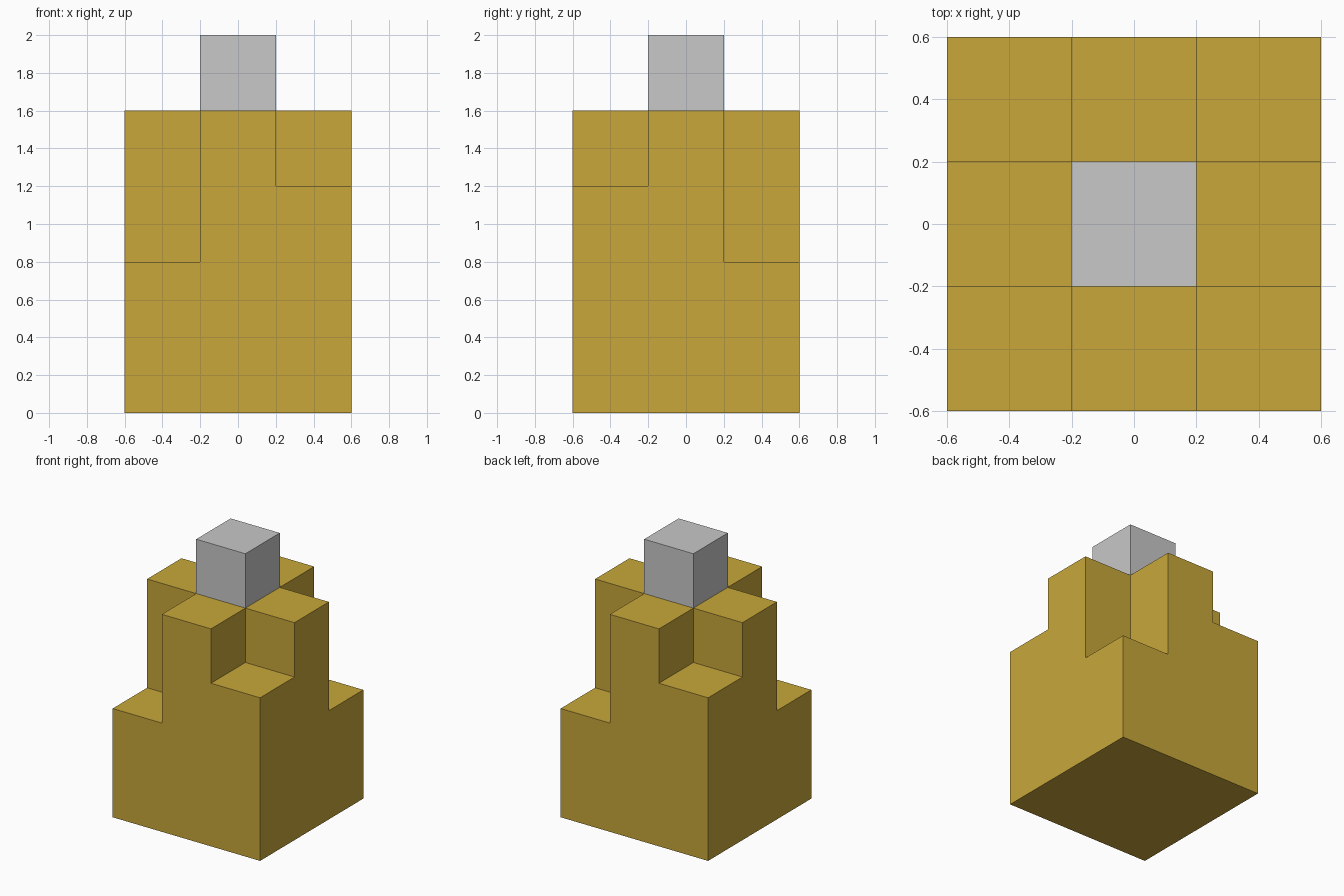
import bpy, bmesh
from mathutils import Vector

if "Cube" in bpy.data.objects:
    bpy.data.objects.remove(bpy.data.objects["Cube"])

CELL = 0.4
# Column heights in cells, rows from front (-y) to back (+y)
HEIGHTS = [[2, 4, 3],
           [4, 4, 4],
           [3, 4, 2]]


def material(name, rgb):
    m = bpy.data.materials.new(name)
    m.diffuse_color = (*rgb, 1)
    m.use_nodes = True
    m.node_tree.nodes["Principled BSDF"].inputs["Base Color"].default_value = m.diffuse_color
    return m


def filled(x, y, z):
    return 0 <= x < 3 and 0 <= y < 3 and 0 <= z < HEIGHTS[y][x]


def add_object(name, bm, mat):
    # Weld the cell faces and merge coplanar ones into clean flat faces
    bmesh.ops.remove_doubles(bm, verts=bm.verts, dist=1e-4)
    bmesh.ops.dissolve_limit(bm, angle_limit=0.01, verts=bm.verts, edges=bm.edges)
    bmesh.ops.recalc_face_normals(bm, faces=bm.faces)
    mesh = bpy.data.meshes.new(name)
    bm.to_mesh(mesh)
    bm.free()
    mesh.materials.append(mat)
    obj = bpy.data.objects.new(name, mesh)
    bpy.context.collection.objects.link(obj)
    return obj


# Stepped body: only the outer skin of the stacked cells
bm = bmesh.new()
for z in range(4):
    for y in range(3):
        for x in range(3):
            if not filled(x, y, z):
                continue
            c = Vector((x - 1, y - 1, z + 0.5)) * CELL
            for axis in range(3):
                for s in (-1, 1):
                    n = Vector((0, 0, 0))
                    n[axis] = s
                    if filled(x + int(n.x), y + int(n.y), z + int(n.z)):
                        continue
                    u = Vector((0, 0, 0))
                    u[(axis + 1) % 3] = 1
                    v = n.cross(u)
                    h = CELL / 2
                    bm.faces.new([bm.verts.new(c + (n + a * u + b * v) * h)
                                  for a, b in ((-1, -1), (1, -1), (1, 1), (-1, 1))])
add_object("stepped_body", bm, material("gold", (0.578, 0.386, 0.0423)))

# Cube on top
bm = bmesh.new()
bmesh.ops.create_cube(bm, size=CELL)
bmesh.ops.translate(bm, verts=bm.verts, vec=(0, 0, 4.5 * CELL))
add_object("top_cube", bm, material("light grey", (0.578, 0.578, 0.578)))
